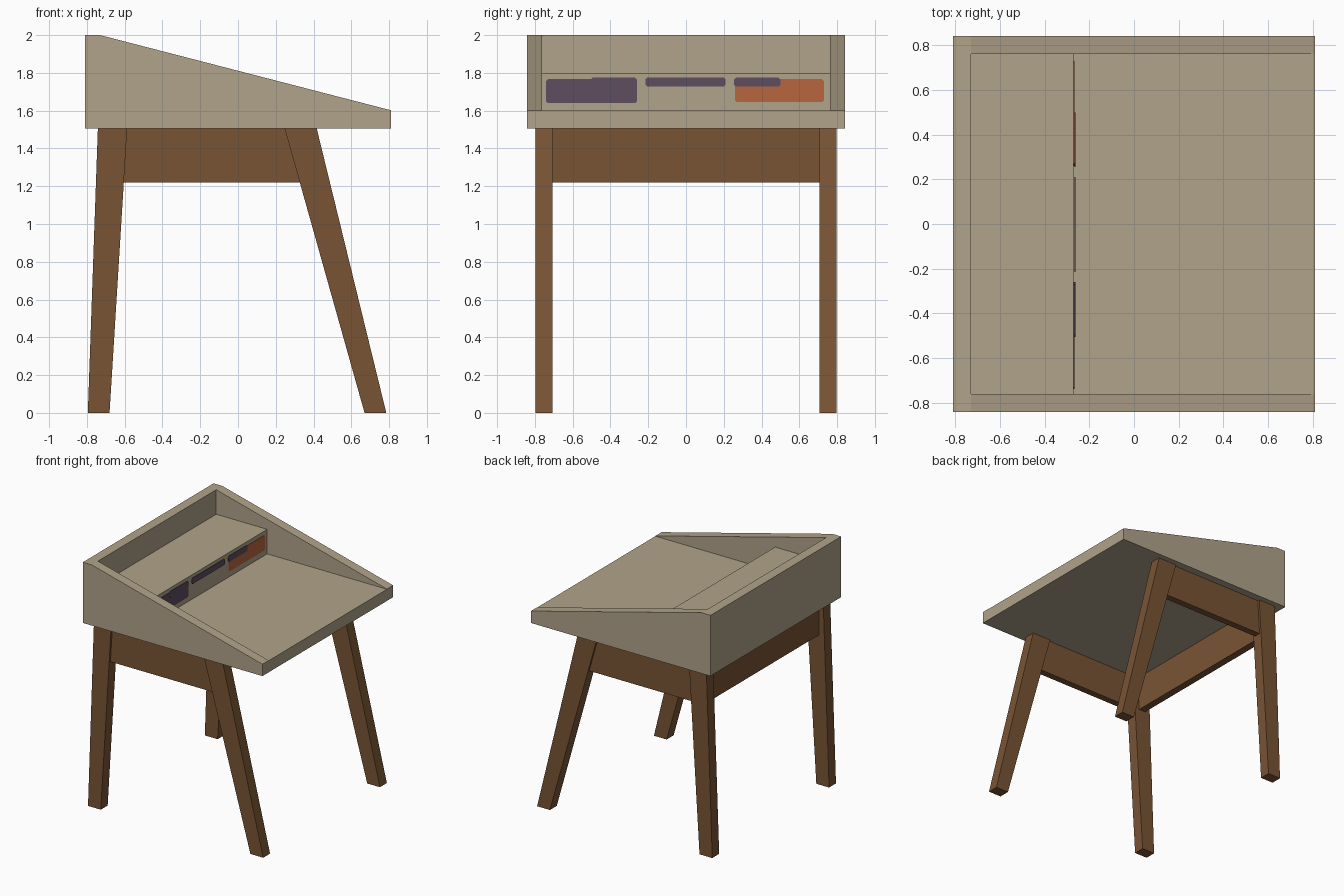
import bpy, bmesh

if "Cube" in bpy.data.objects:
    bpy.data.objects.remove(bpy.data.objects["Cube"])


def material(name, r, g, b):
    m = bpy.data.materials.new(name)
    lin = [((c / 255 + 0.055) / 1.055) ** 2.4 for c in (r, g, b)]
    m.diffuse_color = (*lin, 1)
    m.use_nodes = True
    m.node_tree.nodes["Principled BSDF"].inputs["Base Color"].default_value = m.diffuse_color
    return m


TAN = material("pale wood", 176, 163, 138)
BROWN = material("brown wood", 120, 84, 52)
PURPLE = material("dark purple", 94, 77, 94)
ORANGE = material("burnt orange", 184, 102, 63)


def prism(name, pts, lo, hi, mat, axis="y"):
    """Extrude a profile: (x, z) along y, or (y, z) along x."""
    bm = bmesh.new()
    place = (lambda a, b, d: (a, d, b)) if axis == "y" else (lambda a, b, d: (d, a, b))
    ends = [[bm.verts.new(place(a, b, d)) for a, b in pts] for d in (lo, hi)]
    for e in ends:
        bm.faces.new(e)
    n = len(pts)
    for i in range(n):
        j = (i + 1) % n
        bm.faces.new((ends[0][i], ends[0][j], ends[1][j], ends[1][i]))
    bmesh.ops.recalc_face_normals(bm, faces=bm.faces)
    me = bpy.data.meshes.new(name)
    bm.to_mesh(me)
    bm.free()
    me.materials.append(mat)
    ob = bpy.data.objects.new(name, me)
    bpy.context.collection.objects.link(ob)
    return ob


def rect(a0, a1, b0, b1):
    return [(a0, b0), (a1, b0), (a1, b1), (a0, b1)]


def plate(name, y0, y1, z0, z1, x, mat, c=0.01):
    """Thin panel with clipped corners on the compartment front."""
    pts = [(y0 + c, z0), (y1 - c, z0), (y1, z0 + c), (y1, z1 - c),
           (y1 - c, z1), (y0 + c, z1), (y0, z1 - c), (y0, z0 + c)]
    return prism(name, pts, x - 0.004, x, mat, "x")


# Desk tray: floor, back wall and compartment block
prism("tray_floor", rect(-0.81, 0.81, 1.505, 1.60), -0.762, 0.762, TAN)
prism("back_wall", rect(-0.81, -0.73, 1.60, 2.0), -0.762, 0.762, TAN)
prism("compartment", rect(-0.73, -0.27, 1.60, 1.80), -0.762, 0.762, TAN)

# Sloping sides, legs and side rails, mirrored across y
side = [(-0.81, 1.505), (0.81, 1.505), (0.81, 1.602), (-0.73, 2.0), (-0.81, 2.0)]
back_leg = [(-0.795, 0), (-0.68, 0), (-0.587, 1.505), (-0.742, 1.505)]
front_leg = [(0.67, 0), (0.785, 0), (0.417, 1.505), (0.247, 1.505)]
rail = [(-0.62, 1.22), (0.34, 1.22), (0.26, 1.505), (-0.60, 1.505)]
for s, tag in ((-1, "near"), (1, "far")):
    prism(f"side_wall_{tag}", side, s * 0.762, s * 0.842, TAN)
    prism(f"back_leg_{tag}", back_leg, s * 0.708, s * 0.797, BROWN)
    prism(f"front_leg_{tag}", front_leg, s * 0.708, s * 0.797, BROWN)
    prism(f"side_rail_{tag}", rail, s * 0.725, s * 0.78, BROWN)

# Rear rail
prism("back_rail", rect(-0.705, -0.645, 1.22, 1.505), -0.71, 0.71, BROWN)

# Drawer panels and finger slots
plate("purple_drawer", -0.74, -0.26, 1.64, 1.767, -0.266, PURPLE)
plate("orange_drawer", 0.26, 0.73, 1.645, 1.767, -0.266, ORANGE)
for i, (y0, y1) in enumerate(((-0.505, -0.26), (-0.215, 0.21), (0.255, 0.50))):
    plate(f"finger_slot_{i}", y0, y1, 1.727, 1.775, -0.263, PURPLE)
